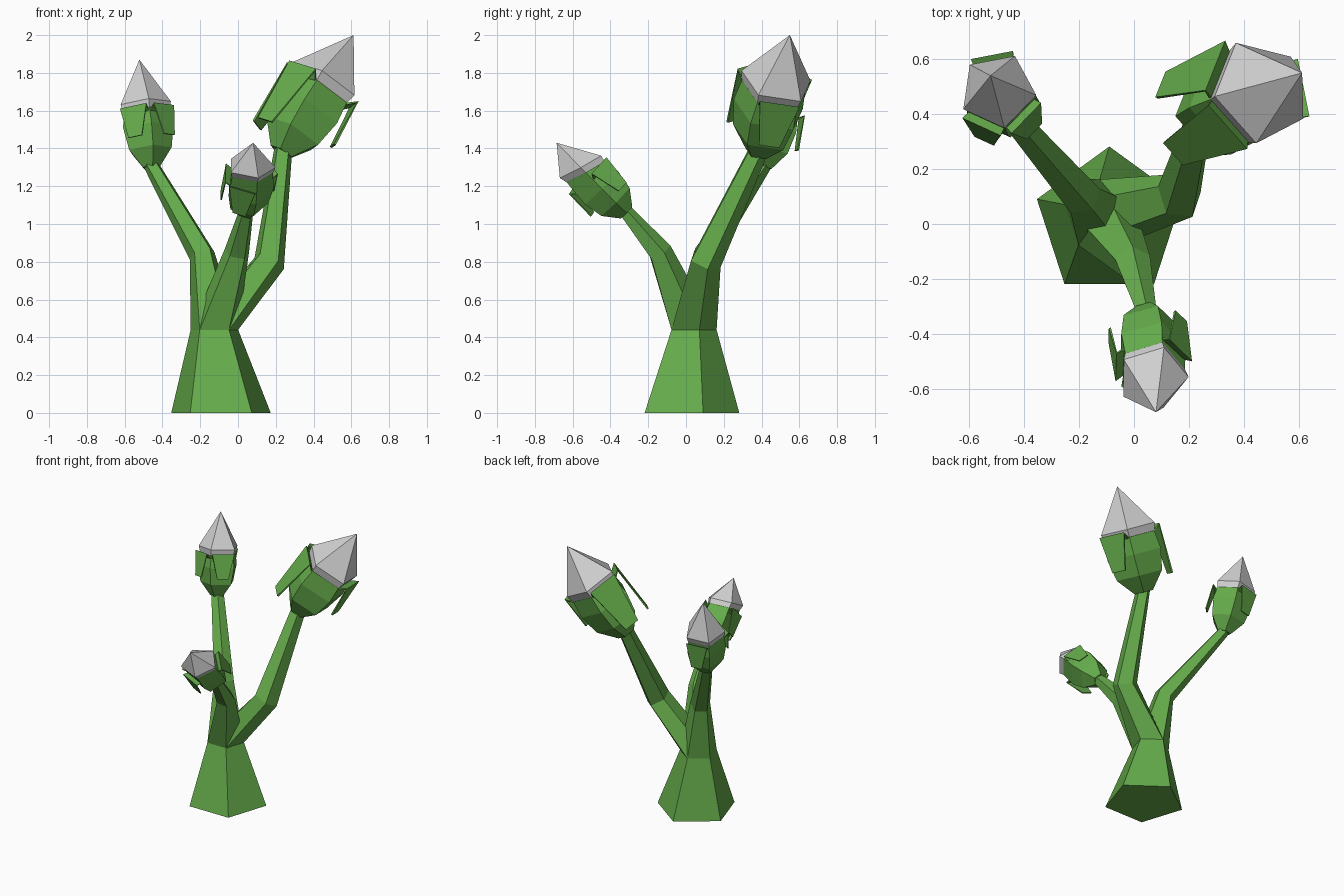
import bpy, bmesh, math
from mathutils import Vector as V

if "Cube" in bpy.data.objects:
    bpy.data.objects.remove(bpy.data.objects["Cube"])


def material(name, rgb):
    m = bpy.data.materials.new(name)
    m.diffuse_color = (*rgb, 1)
    m.use_nodes = True
    m.node_tree.nodes["Principled BSDF"].inputs["Base Color"].default_value = m.diffuse_color
    return m


GREEN = material("leaf green", (0.13, 0.41, 0.07))
PALE = material("pale grey", (0.64, 0.64, 0.64))


def finish(name, bm, mat):
    bmesh.ops.recalc_face_normals(bm, faces=bm.faces)
    me = bpy.data.meshes.new(name)
    bm.to_mesh(me)
    bm.free()
    me.materials.append(mat)
    ob = bpy.data.objects.new(name, me)
    bpy.context.collection.objects.link(ob)
    return ob


def frame(d):
    """Axis, level side vector and upward side vector."""
    d = V(d).normalized()
    u = V((0, 0, 1)).cross(d).normalized()
    return d, u, d.cross(u)


def loft(name, rings, mat, phase, u0):
    """Five-sided loft through (centre, direction, radius); radius 0 is a point."""
    bm = bmesh.new()
    loops = []
    for c, d, r in rings:
        c, d = V(c), V(d).normalized()
        if r == 0:
            loops.append([bm.verts.new(c)])
            continue
        u = (u0 - d * u0.dot(d)).normalized()
        w = d.cross(u)
        angs = [math.radians(phase + 72 * k) for k in range(5)]
        loops.append([bm.verts.new(c + (u * math.cos(a) + w * math.sin(a)) * r) for a in angs])
    for a, b in zip(loops, loops[1:]):
        for k in range(5):
            j = (k + 1) % 5
            bm.faces.new((a[k], a[j], b[0]) if len(b) == 1 else (a[k], a[j], b[j], b[k]))
    for l in (loops[0], loops[-1]):
        if len(l) > 1:
            bm.faces.new(l)
    return finish(name, bm, mat)


def leaf(name, base, axes, s, angle, tip):
    """Folded sepal: leaves the rim, bends over and hangs back down."""
    d, u, v = axes
    a = math.radians(angle)
    out = u * math.cos(a) + v * math.sin(a)
    side = d.cross(out)
    # along axis, distance out, half width
    rows = [(0.39, 0.15, 0.10), (0.43, 0.195, 0.108), (tip, 0.215, 0.055)]
    bm = bmesh.new()
    prev = None
    for t, r, w in rows:
        p = base + (d * t + out * r) * s
        row = [bm.verts.new(p + side * w * s * k) for k in (-1, 1)]
        if prev:
            bm.faces.new((prev[0], prev[1], row[1], row[0]))
        prev = row
    ob = finish(name, bm, GREEN)
    m = ob.modifiers.new("thickness", 'SOLIDIFY')
    m.thickness = 0.012 * s
    m.offset = 0


# Trunk
UP, X = V((0, 0, 1)), V((1, 0, 0))
TOP = ((-0.125, 0.03, 0.44), UP, 0.132)
loft("trunk", [((-0.09, 0.005, 0), UP, 0.277), TOP], GREEN, 90, X)

# Branches, all growing out of the whole trunk top, with a bud each:
# name, bend, bud base, bud tip, radii, scale, phase, ring (height, upward tilt), leaves (angle, tip)
BUDS = [
    ("right", (0.165, 0.10, 0.80), (0.23, 0.38, 1.38), (0.612, 0.55, 2.0),
     (0.088, 0.055), 1.0, 3, (0.6, 0), ((39, 0.08), (111, 0.07), (255, 0.18))),
    ("left", (-0.19, 0.10, 0.84), (-0.46, 0.41, 1.30), (-0.522, 0.54, 1.87),
     (0.072, 0.045), 0.72, 3, (0.58, 0), ((39, 0.2), (111, 0.2), (255, 0.18))),
    ("front", (-0.005, -0.14, 0.85), (0.045, -0.315, 1.06), (0.08, -0.685, 1.43),
     (0.068, 0.038), 0.66, -5, (0.66, 0.3), ((31, 0.18), (175, 0.18), (247, 0.18))),
]
for name, bend, base, tip, rad, s, phase, (h, tilt), leaves in BUDS:
    bend, base, tip = V(bend), V(base), V(tip)
    d1, d2 = (bend - V(TOP[0])).normalized(), (base - bend).normalized()
    axes = frame(tip - base)
    d, u, v = axes
    L = (tip - base).length
    loft(name + "_branch", [TOP, (bend, d1 + d2, rad[0]), (base + d * 0.02, d, rad[1])],
         GREEN, 90, X)
    # Bud cup
    up = d + v * tilt
    loft(name + "_bud", [(base, d, 0.068 * s), (base + d * 0.16 * L, d, 0.168 * s),
                         (base + d * 0.36 * L, d, 0.198 * s),
                         (base + d * (h - 0.07) * L, up, 0.182 * s)], GREEN, phase, u)
    # Pale pointed tip
    loft(name + "_bud_tip", [(base + d * (h - 0.1) * L, up, 0.165 * s),
                             (base + d * (h - 0.07) * L, up, 0.184 * s),
                             (base + d * h * L, up, 0.198 * s), (tip, d, 0)], PALE, phase, u)
    for i, (angle, t) in enumerate(leaves):
        leaf(f"{name}_leaf_{i + 1}", base, axes, s, angle, t)
